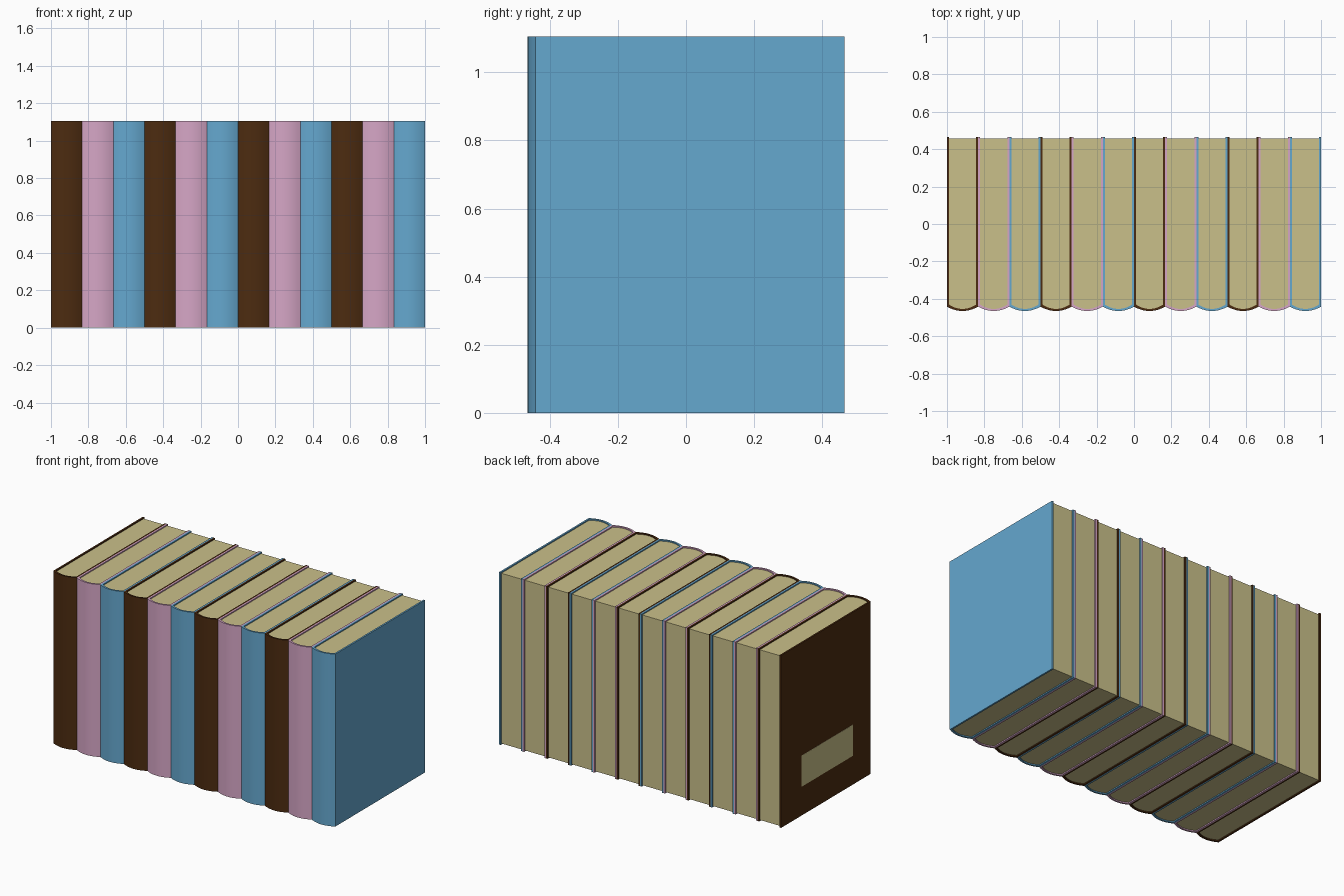
import bpy, bmesh

if "Cube" in bpy.data.objects:
    bpy.data.objects.remove(bpy.data.objects["Cube"])

COUNT, W, H = 12, 1 / 6, 1.105
BACK, EDGE, BULGE = 0.465, -0.442, 0.023   # board rear, spine edge, spine roundness
T, INSET, SEG = 0.011, 0.007, 10           # cover thickness, page inset, arc segments


def material(name, rgb):
    m = bpy.data.materials.new(name)
    m.diffuse_color = [((c / 255 + 0.055) / 1.055) ** 2.4 for c in rgb] + [1]
    m.use_nodes = True
    m.node_tree.nodes["Principled BSDF"].inputs["Base Color"].default_value = m.diffuse_color
    return m


covers = [material("brown", (76, 43, 16)), material("pink", (214, 166, 198)),
          material("blue", (101, 168, 207))]
paper = material("paper", (202, 192, 138))


def arc(half, edge):
    """Rounded spine from left to right, seen from above."""
    ts = [-1 + 2 * i / SEG for i in range(SEG + 1)]
    return [(half * t, edge - BULGE * (1 - t * t)) for t in ts]


def extrude(name, pts, z0, z1, mat, x):
    """Upright prism from a plan outline."""
    bm = bmesh.new()
    f = bm.faces.new([bm.verts.new((px, py, z0)) for px, py in pts])
    r = bmesh.ops.extrude_face_region(bm, geom=[f])
    top = [v for v in r["geom"] if isinstance(v, bmesh.types.BMVert)]
    bmesh.ops.translate(bm, verts=top, vec=(0, 0, z1 - z0))
    bmesh.ops.recalc_face_normals(bm, faces=bm.faces)
    me = bpy.data.meshes.new(name)
    bm.to_mesh(me)
    bm.free()
    me.materials.append(mat)
    ob = bpy.data.objects.new(name, me)
    ob.location.x = x
    bpy.context.collection.objects.link(ob)
    bpy.ops.object.select_all(action='DESELECT')
    ob.select_set(True)
    bpy.context.view_layer.objects.active = ob
    bpy.ops.object.shade_smooth_by_angle()
    return ob


h = W / 2
outer = arc(h, EDGE)
inner = arc(h - T, EDGE + T)
page_back = BACK - INSET

for i in range(COUNT):
    x = -1 + W * (i + 0.5)
    # wrap-around cover: two boards and a rounded spine
    extrude("book_cover", [(-h, BACK)] + outer + [(h, BACK), (h - T, BACK)]
            + inner[::-1] + [(-h + T, BACK)], 0, H, covers[i % 3], x)
    # page block filling the cover
    extrude("book_pages", [(-h + T, page_back)] + inner + [(h - T, page_back)],
            INSET, H - INSET, paper, x)
    # pale label on the left board
    extrude("cover_label", [(-h - 0.001, -0.26), (-h + 0.002, -0.26),
                            (-h + 0.002, 0.26), (-h - 0.001, 0.26)],
            0.185, 0.385, paper, x)
